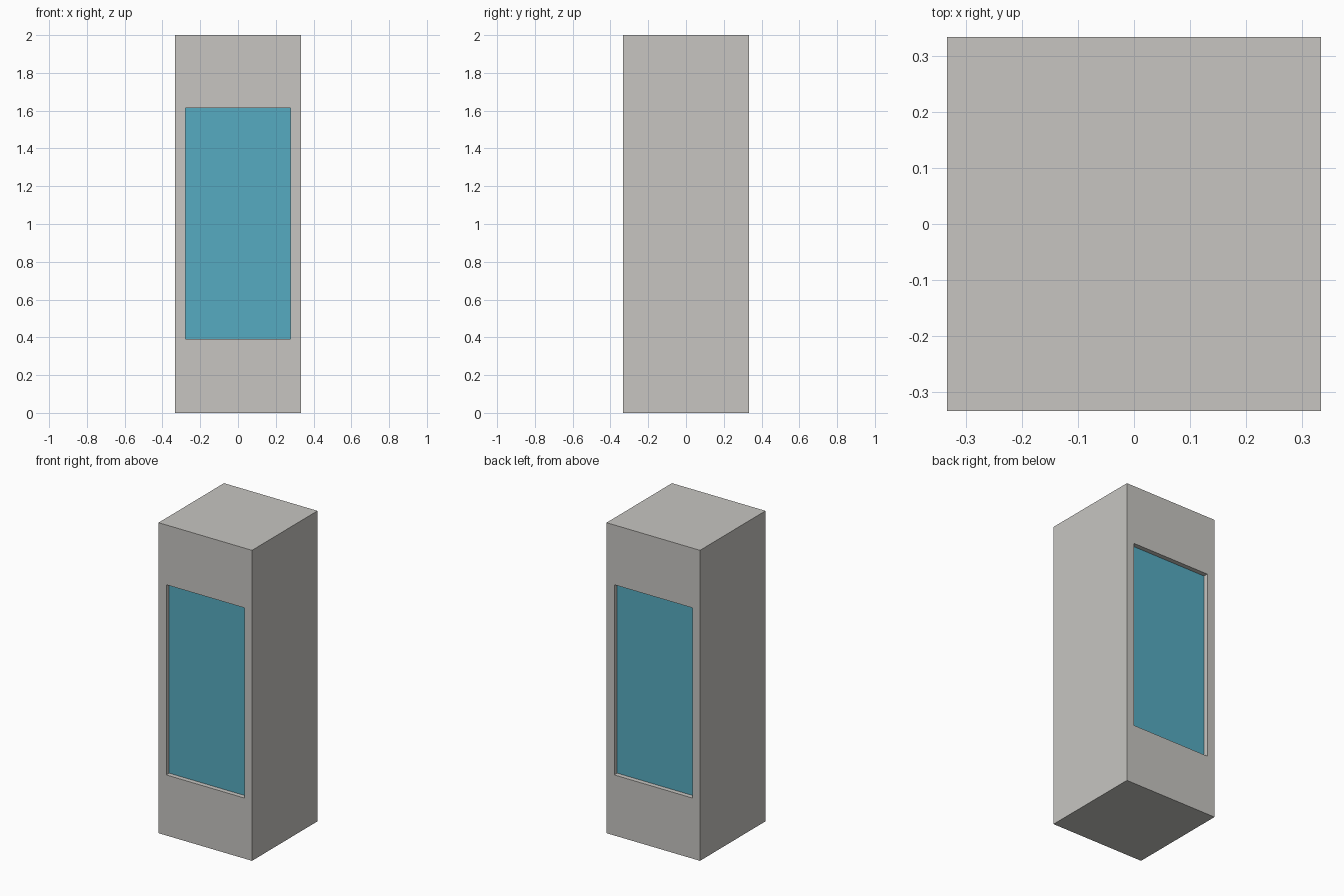
import bpy, bmesh

if "Cube" in bpy.data.objects:
    bpy.data.objects.remove(bpy.data.objects["Cube"])

HALF, HEIGHT = 0.333, 2.0                        # body half width, height
WIN_X, WIN_LOW, WIN_TOP = 0.278, 0.39, 1.615     # window opening
DEPTH = 0.03                                     # window recess


def material(name, rgb):
    m = bpy.data.materials.new(name)
    m.diffuse_color = (*rgb, 1.0)
    m.use_nodes = True
    m.node_tree.nodes["Principled BSDF"].inputs["Base Color"].default_value = m.diffuse_color
    return m


# Square column
bm = bmesh.new()
bmesh.ops.create_cube(bm, size=1.0)
for v in bm.verts:
    v.co = (v.co.x * 2 * HALF, v.co.y * 2 * HALF, (v.co.z + 0.5) * HEIGHT)
bm.normal_update()

# Recessed blue window on the front and the back
for face in [f for f in bm.faces if abs(f.normal.y) > 0.9]:
    side = 1 if face.normal.y > 0 else -1

    def place(f, y):
        for v in f.verts:
            v.co = (WIN_X if v.co.x > 0 else -WIN_X, y,
                    WIN_TOP if v.co.z > HEIGHT / 2 else WIN_LOW)

    bmesh.ops.inset_individual(bm, faces=[face], thickness=0.05)
    place(face, side * HALF)
    bmesh.ops.inset_individual(bm, faces=[face], thickness=0.01)
    place(face, side * (HALF - DEPTH))
    face.material_index = 1
    for edge in face.edges:                      # reveals stay grey
        for other in edge.link_faces:
            if other is not face:
                other.material_index = 0

bm.normal_update()
mesh = bpy.data.meshes.new("column_with_windows")
bm.to_mesh(mesh)
bm.free()
mesh.materials.append(material("light grey", (0.57, 0.56, 0.535)))
mesh.materials.append(material("window blue", (0.093, 0.407, 0.533)))
obj = bpy.data.objects.new("column_with_windows", mesh)
bpy.context.collection.objects.link(obj)
